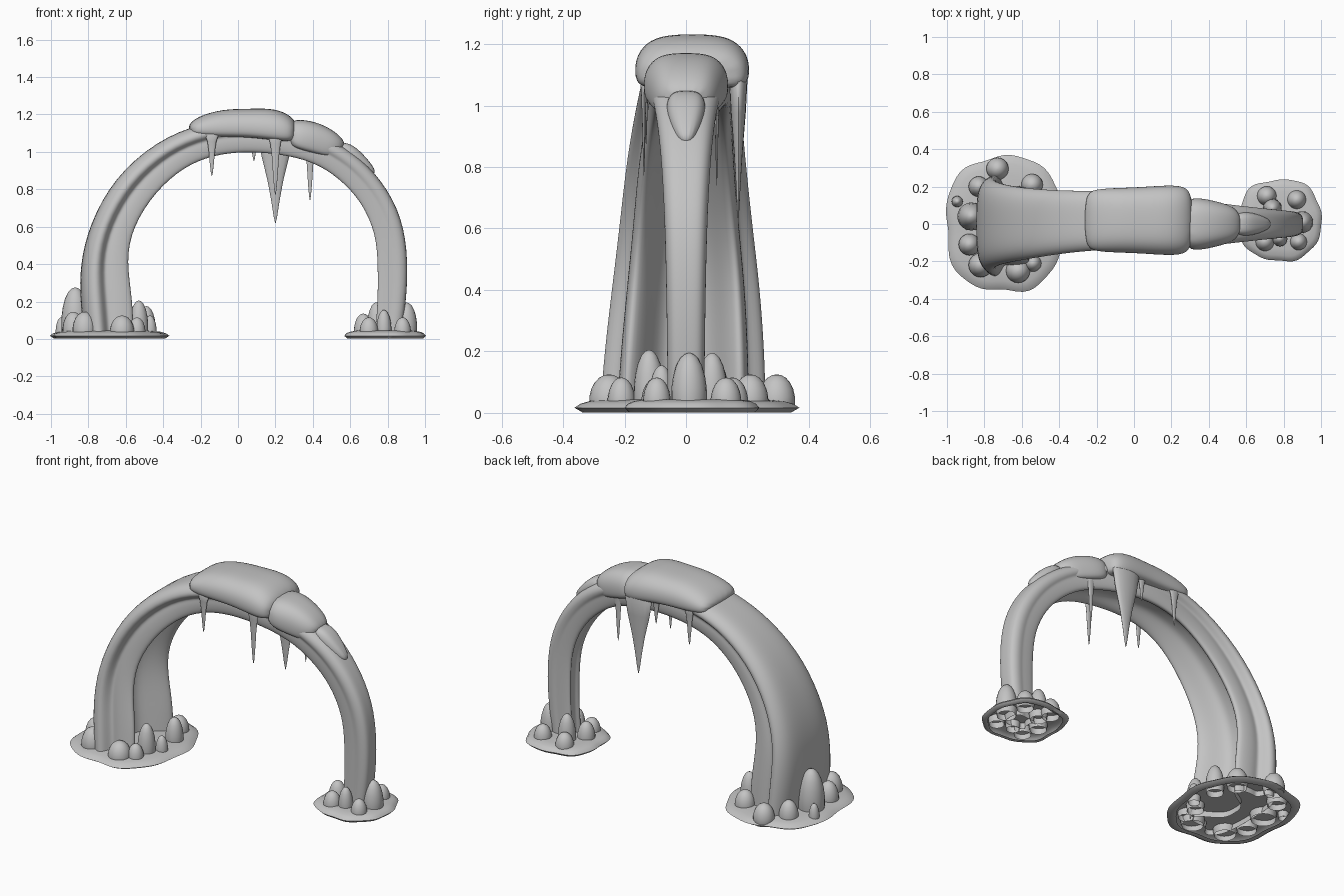
import bpy, bmesh, math

cube = bpy.data.objects.get("Cube")
if cube:
    bpy.data.objects.remove(cube, do_unlink=True)

stone = bpy.data.materials.new("plain_grey")
stone.use_nodes = True
grey = (0.55, 0.55, 0.55, 1)
stone.diffuse_color = grey
stone.node_tree.nodes["Principled BSDF"].inputs["Base Color"].default_value = grey


def finish(name, bm, levels=0, angle=60):
    """Turn a bmesh into a named, smooth shaded object."""
    bmesh.ops.recalc_face_normals(bm, faces=bm.faces)
    mesh = bpy.data.meshes.new(name)
    bm.to_mesh(mesh)
    bm.free()
    mesh.materials.append(stone)
    obj = bpy.data.objects.new(name, mesh)
    bpy.context.collection.objects.link(obj)
    if levels:
        mod = obj.modifiers.new("smooth", "SUBSURF")
        mod.levels = mod.render_levels = levels
    bpy.ops.object.select_all(action="DESELECT")
    obj.select_set(True)
    bpy.context.view_layer.objects.active = obj
    if levels:
        bpy.ops.object.shade_smooth()
    else:
        bpy.ops.object.shade_smooth_by_angle(angle=math.radians(angle))
    return obj


def bridge(bm, rings):
    for a, b in zip(rings, rings[1:]):
        n = len(a)
        for i in range(n):
            j = (i + 1) % n
            bm.faces.new((a[i], a[j], b[j], b[i]))


def loft(name, stations, profile, closed):
    """Sweep a mirrored half profile between outer and inner points."""
    bm = bmesh.new()
    rings = []
    for ox, oz, ix, iz, width, y_mid, depth in stations:
        half = profile(depth)
        loop = half + [(t, -s) for t, s in half[-2:0:-1]]
        rings.append([bm.verts.new((ox + (ix - ox) * t, y_mid + s * width,
                                    oz + (iz - oz) * t)) for t, s in loop])
    bridge(bm, rings)
    if closed:
        bm.faces.new(rings[0])
        bm.faces.new(rings[-1])
    return finish(name, bm, levels=2)


def revolve(name, centre, size, profile, sides=20, outline=None):
    """Spin (radius, height) pairs into a shell that is open at its first ring."""
    bm = bmesh.new()
    rings = []
    for r, h in profile:
        ring = []
        for i in range(sides):
            a = math.tau * i / sides
            k = r * (outline(a) if outline else 1)
            ring.append(bm.verts.new((centre[0] + size[0] * k * math.cos(a),
                                      centre[1] + size[1] * k * math.sin(a),
                                      centre[2] + size[2] * h)))
        rings.append(ring)
    bridge(bm, rings)
    bm.faces.new(rings[-1])
    return finish(name, bm)


# Arch: broad, grooved and hollow at one foot, slender at the other
def arch_profile(d):
    return [(0, 0), (0, .45), (.05, .8), (.22, 1), (.38, .98), (.46, .97 - .4 * d),
            (.58, .96 - .28 * d), (.85, .92 - .25 * d), (1, .78 - .15 * d),
            (1 - .3 * d, .5), (1 - d, .3), (1 - d, 0)]


arch = [
    (-.82, .01, -.545, .01, .275, -.01, .6),
    (-.845, .2, -.545, .2, .265, -.005, .6),
    (-.845, .4, -.585, .42, .245, 0, .6),
    (-.795, .61, -.55, .6, .22, 0, .6),
    (-.665, .86, -.43, .785, .195, 0, .55),
    (-.435, 1.06, -.28, .915, .17, .01, .5),
    (-.2, 1.155, -.13, .975, .16, .02, .4),
    (.03, 1.18, .03, .995, .155, .02, .35),
    (.25, 1.15, .21, .985, .14, .01, .3),
    (.45, 1.09, .4, .945, .115, 0, .25),
    (.62, 1, .54, .855, .095, 0, .2),
    (.77, .85, .66, .73, .08, 0, .15),
    (.88, .65, .735, .56, .07, 0, .1),
    (.91, .42, .745, .4, .065, 0, .1),
    (.9, .2, .745, .2, .062, 0, .1),
    (.87, .01, .73, .01, .06, 0, .1),
]
loft("arch", arch, arch_profile, False)


# Soft drifts lying over the crown
def drift_profile(d):
    return [(0, 0), (.01, .4), (.1, .75), (.4, 1.01), (.85, 1.03), (1.02, .9), (1, .4), (1, 0)]


drifts = {
    "main_drift": [(-.27, 1.14, -.26, 1.1, .14), (-.22, 1.19, -.2, 1.085, .165),
                   (-.08, 1.23, -.08, 1.08, .17), (.05, 1.23, .05, 1.08, .175),
                   (.18, 1.235, .18, 1.065, .185), (.27, 1.205, .27, 1.055, .18),
                   (.32, 1.15, .31, 1.07, .14)],
    "middle_drift": [(.26, 1.17, .26, 1.04, .13), (.36, 1.175, .34, 1.01, .14),
                     (.46, 1.145, .42, .99, .12), (.54, 1.095, .5, .97, .1),
                     (.58, 1.04, .55, .99, .06)],
    "small_drift": [(.53, 1.05, .52, 1, .05), (.6, 1.05, .57, .98, .065),
                    (.67, .99, .63, .93, .058), (.75, .89, .71, .86, .025)],
}
for name, rows in drifts.items():
    y_mid = .02 if name == "main_drift" else 0
    loft(name, [row + (y_mid, 0) for row in rows], drift_profile, True)

# Icicles hanging from the drift edges: x, y, top, tip, radius
spike = [(.4, 0), (.85, .06), (.55, .22), (.38, .42), (.25, .7), (.12, .92), (.02, 1)]
wedge = [(.4, 0), (.95, .1), (.78, .3), (.45, .55), (.25, .75), (.1, .93), (.02, 1)]
icicles = [
    (-.14, -.13, 1.11, .87, .045, spike),
    (.2, -.137, 1.12, .77, .05, spike),
    (.2, .17, 1.13, .62, .095, wedge),
    (-.14, .167, 1.12, .88, .045, spike),
    (.085, .165, 1.11, .95, .04, spike),
    (.385, .1, 1.07, .74, .045, spike),
]
for x, y, top, tip, r, shape in icicles:
    revolve("icicle", (x, y, top), (r, r * .33, tip - top), shape, 16)

# Thin ground pads with a sharp rim, open underneath
pad = [(.86, .1), (.93, 0), (1, .35), (.95, .65), (.87, .85), (.7, 1), (.35, 1), (.05, 1)]


def lumpy(phase):
    """Slightly squared circle with shallow lobes."""
    def radius(a):
        square = (abs(math.cos(a)) ** 2.5 + abs(math.sin(a)) ** 2.5) ** -.4
        return square * (.985 + .02 * math.sin(5 * a + phase) + .015 * math.sin(9 * a))
    return radius


revolve("broad_foot_pad", (-.69, 0, .002), (.318, .365, .042), pad, 64, lumpy(1))
revolve("slender_foot_pad", (.783, .02, .002), (.22, .22, .042), pad, 64, lumpy(2))

# Rounded boulders around each foot: x, y, radius, height
egg = [(.9, 0), (1, .2), (.99, .4), (.9, .6), (.73, .78), (.5, .91), (.25, .98), (.04, 1)]
boulders = [
    (-.73, .295, .06, .12), (-.83, .2, .055, .13), (-.945, .12, .03, .11),
    (-.87, .04, .075, .27), (-.88, -.11, .058, .14), (-.82, -.22, .065, .14),
    (-.62, -.25, .065, .12), (-.54, -.21, .045, .11), (-.545, .21, .058, .12),
    (-.53, -.12, .05, .2), (-.49, .09, .05, .17), (-.47, -.06, .035, .12),
    (.71, .15, .052, .11), (.87, .13, .05, .11), (.9, .01, .058, .19),
    (.88, -.095, .045, .11), (.7, -.095, .05, .11), (.78, -.08, .04, .15),
    (.74, .085, .05, .19), (.67, 0, .05, .13),
]
for x, y, r, height in boulders:
    revolve("boulder", (x, y, .005), (r, r, height), egg)
